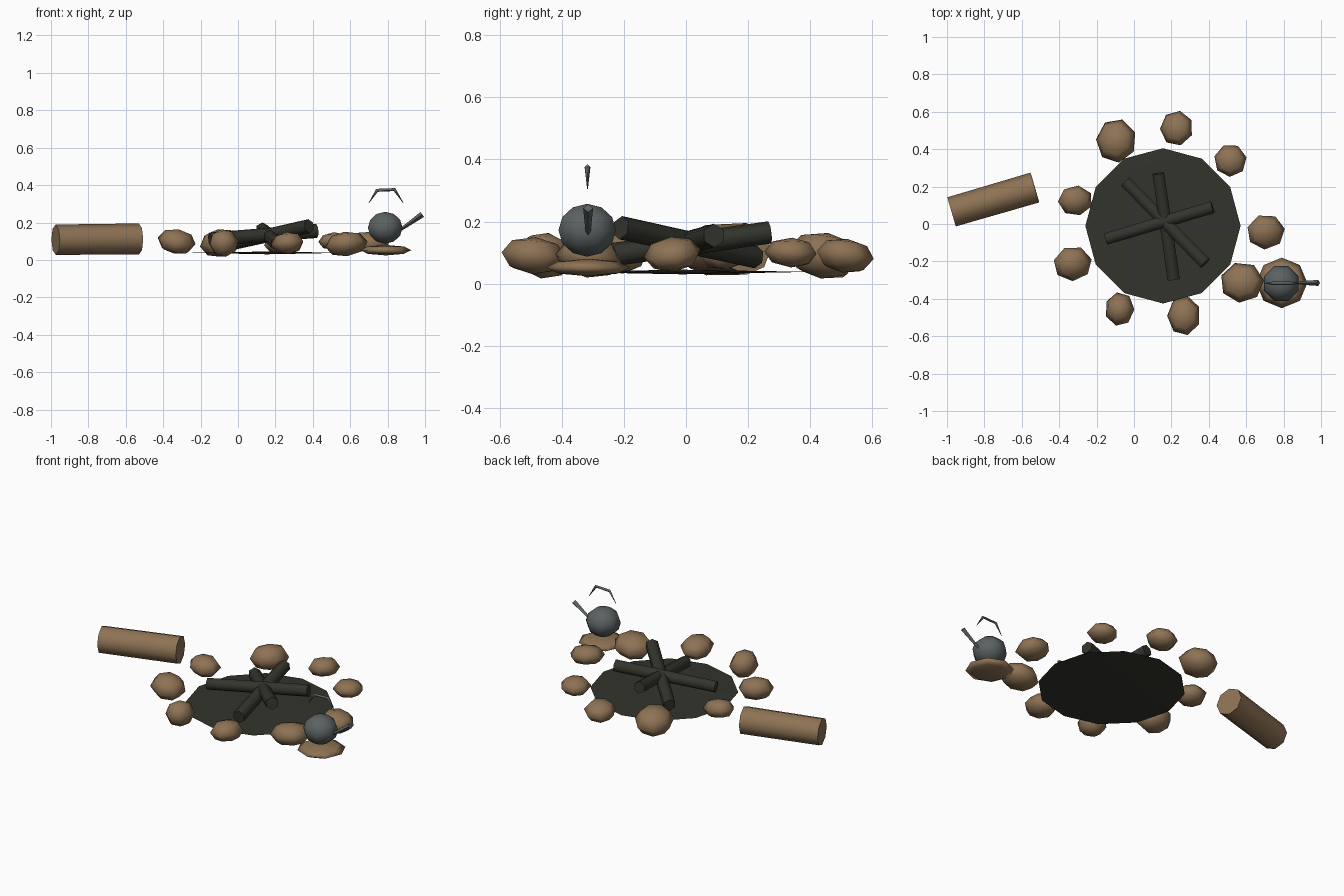
import bpy
import bmesh
import math
import random
from mathutils import Matrix, Vector

random.seed(4)
default = bpy.data.objects.get("Cube")
if default:
    bpy.data.objects.remove(default, do_unlink=True)


def make_material(name, rgb):
    material = bpy.data.materials.new(name)
    material.use_nodes = True
    color = (*rgb, 1)
    material.diffuse_color = color
    shader = material.node_tree.nodes["Principled BSDF"]
    shader.inputs["Base Color"].default_value = color
    shader.inputs["Roughness"].default_value = 0.9
    return material


BROWN = make_material("earthy brown", (0.27, 0.17, 0.09))
CHARCOAL = make_material("charcoal", (0.034, 0.034, 0.026))
IRON = make_material("kettle iron", (0.105, 0.12, 0.12))


def finish(name, bm, material, angle=180):
    """Turn a bmesh into a smooth object that keeps edges above the angle sharp."""
    bmesh.ops.recalc_face_normals(bm, faces=bm.faces)
    mesh = bpy.data.meshes.new(name)
    bm.to_mesh(mesh)
    bm.free()
    mesh.materials.append(material)
    obj = bpy.data.objects.new(name, mesh)
    bpy.context.collection.objects.link(obj)
    bpy.ops.object.select_all(action="DESELECT")
    obj.select_set(True)
    bpy.context.view_layer.objects.active = obj
    bpy.ops.object.shade_smooth_by_angle(angle=math.radians(angle))
    return obj


def ball(name, center, radii, material, sides=7, rings=4, turn=0, tilt=0):
    """Low-poly rounded lump."""
    bm = bmesh.new()
    bmesh.ops.create_uvsphere(bm, u_segments=sides, v_segments=rings, radius=1)
    spin = Matrix.Rotation(turn, 4, "Z")
    lean = Matrix.Rotation(tilt, 4, "X") @ Matrix.Rotation(tilt, 4, "Y")
    place = Matrix.Translation(center) @ lean @ Matrix.Diagonal((*radii, 1)) @ spin
    bm.transform(place)
    return finish(name, bm, material)


def rod(name, start, end, radii, material, sides=8, angle=50):
    """Straight tapered bar between two points."""
    start, end = Vector(start), Vector(end)
    axis = end - start
    bm = bmesh.new()
    bmesh.ops.create_cone(bm, cap_ends=True, segments=sides, radius1=radii[0],
                          radius2=radii[1], depth=axis.length)
    place = Matrix.Translation((start + end) / 2)
    bm.transform(place @ axis.to_track_quat("Z", "Y").to_matrix().to_4x4())
    return finish(name, bm, material, angle)


# Ash bed: twelve-sided shallow lens
bm = bmesh.new()
rim = []
for i in range(12):
    a = i * math.tau / 12
    rim.append(bm.verts.new((0.155 + 0.415 * math.cos(a), -0.01 + 0.415 * math.sin(a), 0.038)))
for height in (0.045, 0.03):
    hub = bm.verts.new((0.155, -0.01, height))
    for a, b in zip(rim, rim[1:] + rim[:1]):
        bm.faces.new((a, b, hub))
finish("ash_bed", bm, CHARCOAL, 40)

# Ring stones: x, y, z, then half sizes
stones = [
    (-0.095, 0.445, 0.09, 0.11, 0.12, 0.075),
    (0.228, 0.512, 0.09, 0.09, 0.095, 0.055),
    (0.515, 0.34, 0.1, 0.088, 0.088, 0.048),
    (0.705, -0.042, 0.095, 0.103, 0.095, 0.056),
    (0.577, -0.312, 0.085, 0.118, 0.11, 0.066),
    (0.267, -0.49, 0.09, 0.09, 0.107, 0.06),
    (-0.077, -0.455, 0.09, 0.08, 0.092, 0.075),
    (-0.328, -0.212, 0.098, 0.105, 0.095, 0.067),
    (-0.313, 0.125, 0.1, 0.094, 0.082, 0.055),
]
for i, (x, y, z, rx, ry, rz) in enumerate(stones):
    ball(f"ring_stone_{i + 1}", (x, y, z), (rx, ry, rz), BROWN,
         turn=random.uniform(0, math.tau), tilt=random.uniform(-0.2, 0.2))

# Flat stone under the kettle
ball("flat_stone", (0.79, -0.315, 0.052), (0.137, 0.135, 0.028), BROWN, sides=8)

# Charred sticks leaning across each other
sticks = [
    ((0.13, 0.27, 0.165), (0.212, -0.295, 0.085)),
    ((-0.045, 0.225, 0.085), (0.38, -0.21, 0.18)),
    ((-0.15, -0.08, 0.11), (0.42, 0.09, 0.155)),
]
for i, (start, end) in enumerate(sticks):
    rod(f"charred_stick_{i + 1}", start, end, (0.036, 0.038), CHARCOAL, sides=6, angle=65)

# Seat log beside the fire
rod("seat_log", (-0.975, 0.065, 0.108), (-0.53, 0.195, 0.112), (0.081, 0.083), BROWN)

# Kettle body and spout
ball("kettle_body", (0.787, -0.318, 0.172), (0.1, 0.1, 0.085), IRON,
     sides=8, rings=6, turn=math.pi / 8)
rod("kettle_spout", (0.86, -0.315, 0.155), (0.985, -0.315, 0.243), (0.007, 0.016), IRON, sides=4, angle=30)

# Kettle handle: thin arch with pointed ends
curve = bpy.data.curves.new("kettle_handle", "CURVE")
curve.dimensions = "3D"
curve.bevel_depth = 0.009
curve.bevel_resolution = 0
spline = curve.splines.new("POLY")
arch = [(-0.09, 0.305, 0.15), (-0.047, 0.372, 1), (0.047, 0.376, 1), (0.093, 0.305, 0.15)]
spline.points.add(len(arch) - 1)
for point, (x, z, thickness) in zip(spline.points, arch):
    point.co = (0.79 + x, -0.317, z, 1)
    point.radius = thickness
curve.materials.append(IRON)
handle = bpy.data.objects.new("kettle_handle", curve)
bpy.context.collection.objects.link(handle)
bpy.ops.object.select_all(action="DESELECT")
handle.select_set(True)
bpy.context.view_layer.objects.active = handle
bpy.ops.object.convert(target="MESH")
